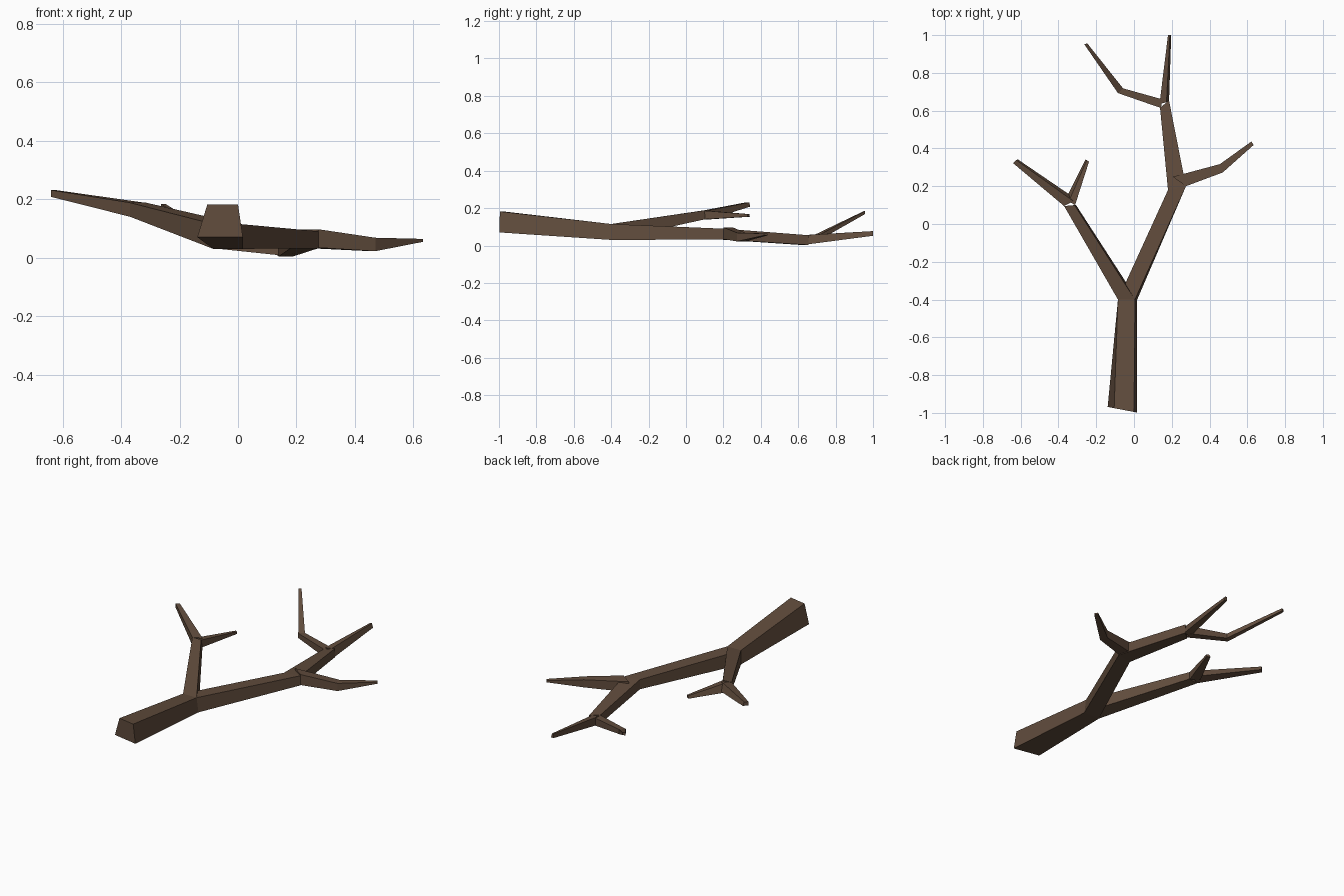
import bpy
import bmesh
from mathutils import Vector

bark = bpy.data.materials.new("brown bark")
bark.diffuse_color = (0.12, 0.073, 0.046, 1)


def ring(lx, ly, rx, ry, zb, zt, fl=0.0, fr=0.0):
    """Four-sided section: left/right top edge, bottom/top height, bottom flare per side."""
    l, r = Vector((lx, ly, 0)), Vector((rx, ry, 0))
    d = (r - l).normalized()
    up, low = Vector((0, 0, zt)), Vector((0, 0, zb))
    return [l + up, r + up, r + d * fr + low, l - d * fl + low]


def limb(name, *rings):
    bm = bmesh.new()
    loops = [[bm.verts.new(p) for p in r] for r in rings]
    for a, b in zip(loops, loops[1:]):
        for i in range(4):
            j = (i + 1) % 4
            bm.faces.new((a[i], a[j], b[j], b[i]))
    bm.faces.new(loops[0])
    bm.faces.new(loops[-1])
    bmesh.ops.recalc_face_normals(bm, faces=bm.faces)
    mesh = bpy.data.meshes.new(name)
    bm.to_mesh(mesh)
    bm.free()
    mesh.materials.append(bark)
    bpy.context.collection.objects.link(bpy.data.objects.new(name, mesh))


# Shared joints
fork = ring(-0.085, -0.40, 0.005, -0.40, 0.03, 0.115, 0, 0.012)
elbow = ring(0.18, 0.18, 0.275, 0.20, 0.032, 0.09)
upper_joint = ring(0.138, 0.614, 0.185, 0.656, 0.003, 0.055)

# Trunk and main right limb up to the top joint
limb("trunk", ring(-0.105, -0.975, 0.0, -0.995, 0.07, 0.182, 0.035, 0.017), fork)
limb("main_limb", fork, elbow, upper_joint)

# Left limb with its two twigs
limb("left_limb", fork, ring(-0.37, 0.095, -0.315, 0.10, 0.14, 0.188, 0, 0.008))
limb("left_outer_twig",
     ring(-0.37, 0.095, -0.32, 0.12, 0.14, 0.188, 0, 0.02),
     ring(-0.64, 0.322, -0.623, 0.338, 0.208, 0.231, 0, 0.008))
limb("left_inner_twig",
     ring(-0.345, 0.12, -0.312, 0.10, 0.14, 0.186, 0.02, 0),
     ring(-0.25, 0.338, -0.238, 0.330, 0.154, 0.168, 0.008, 0))

# Right bent branch
limb("right_branch",
     ring(0.205, 0.25, 0.275, 0.20, 0.034, 0.097),
     ring(0.455, 0.317, 0.47, 0.273, 0.022, 0.068),
     ring(0.622, 0.437, 0.633, 0.418, 0.054, 0.064))

# Top twigs
limb("top_twig",
     ring(0.135, 0.635, 0.172, 0.645, 0.006, 0.056, 0, 0.014),
     ring(0.18, 1.0, 0.190, 1.0, 0.052, 0.077, 0, 0.007))
limb("top_left_twig",
     ring(0.143, 0.614, 0.15, 0.66, 0.008, 0.054),
     ring(-0.085, 0.693, -0.058, 0.718, 0.032, 0.06),
     ring(-0.263, 0.951, -0.248, 0.957, 0.168, 0.184))
